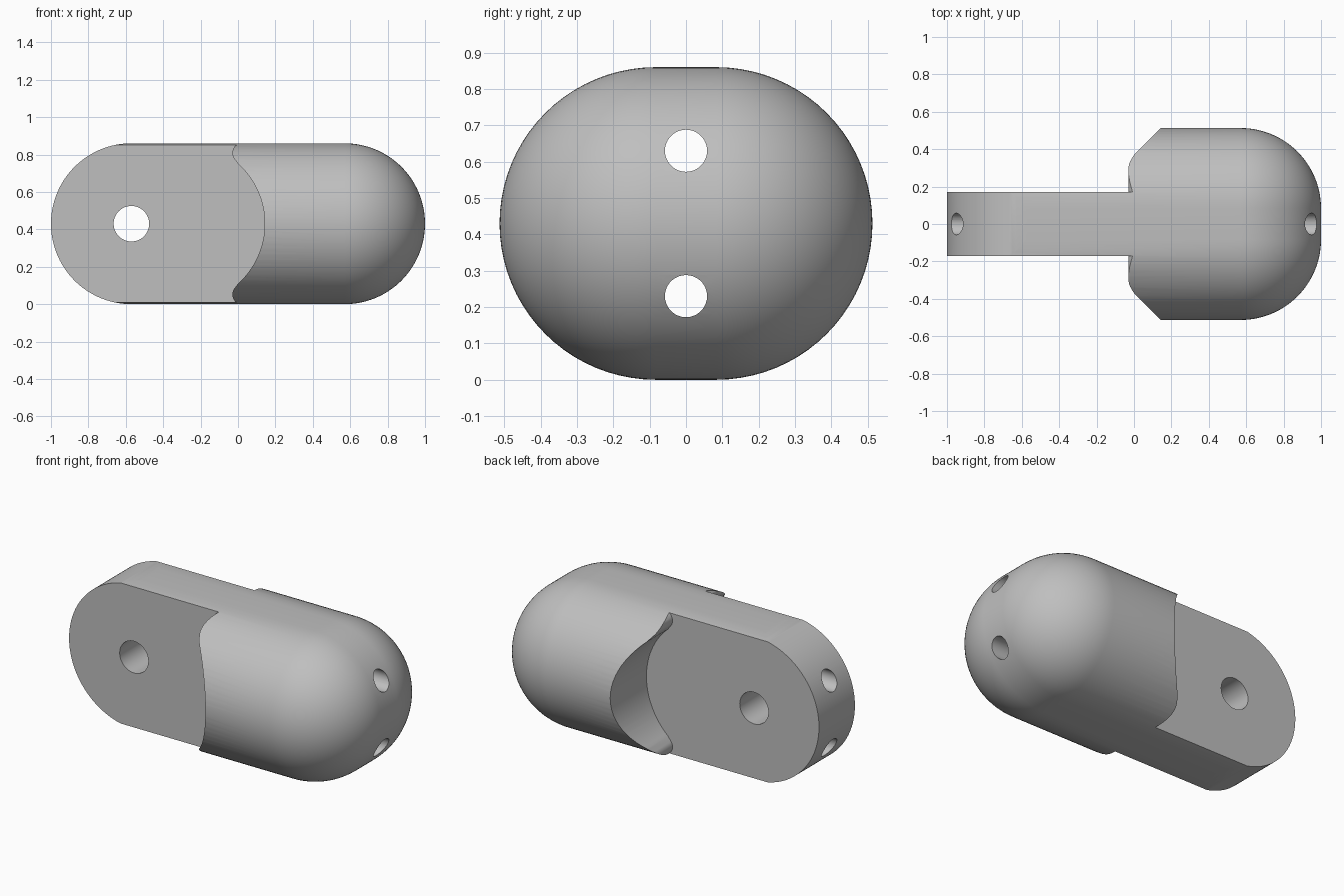
import bpy, bmesh
from math import cos, sin, pi, sqrt, radians

cube = bpy.data.objects.get("Cube")
if cube:
    bpy.data.objects.remove(cube, do_unlink=True)

R = 0.43         # half height, and radius of every rounding
FLAT = 0.083     # half width of the flat strip on top
PIVOT = -0.57    # centre of the rounded tongue end
DOME = 0.57      # where the dome begins
TONGUE = 0.17    # half thickness of the tongue


def finish(bm, name):
    bmesh.ops.recalc_face_normals(bm, faces=bm.faces)
    mesh = bpy.data.meshes.new(name)
    bm.to_mesh(mesh)
    bm.free()
    obj = bpy.data.objects.new(name, mesh)
    bpy.context.collection.objects.link(obj)
    return obj


def prism(name, points, start, end, axis):
    """Extrude a closed profile along x or y."""
    bm = bmesh.new()
    place = (lambda a, b, d: (d, a, b)) if axis == "x" else (lambda a, b, d: (a, d, b))
    face = bm.faces.new([bm.verts.new(place(a, b, start)) for a, b in points])
    move = bmesh.ops.extrude_face_region(bm, geom=[face])["geom"]
    shift = place(0, 0, end - start)
    bmesh.ops.translate(bm, vec=shift, verts=[g for g in move if isinstance(g, bmesh.types.BMVert)])
    return finish(bm, name)


def arc(cx, cz, r, a0, a1, n):
    """Points on an arc, angles in degrees."""
    steps = [radians(a0 + (a1 - a0) * i / n) for i in range(n + 1)]
    return [(cx + r * cos(a), cz + r * sin(a)) for a in steps]


def cut(target, cutter):
    cutter.hide_render = True
    mod = target.modifiers.new("cut", "BOOLEAN")
    mod.operation, mod.solver, mod.object = "DIFFERENCE", "EXACT", cutter
    bpy.context.view_layer.objects.active = target
    bpy.ops.object.modifier_apply(modifier=mod.name)
    bpy.data.objects.remove(cutter, do_unlink=True)


# Body: stadium section along x, closed by a dome
sections = [(-1.05, R)]
sections += [(DOME + R * sin(i * pi / 56), R * cos(i * pi / 56)) for i in range(29)]
bm = bmesh.new()
rings = []
for x, r in sections:
    outline = arc(FLAT, R, r, -90, 90, 40) + arc(-FLAT, R, r, 90, 270, 40)
    rings.append([bm.verts.new((x, y, z)) for y, z in outline])
for a, b in zip(rings, rings[1:]):
    for i in range(len(a)):
        j = (i + 1) % len(a)
        bm.faces.new((a[i], a[j], b[j], b[i]))
bm.faces.new(rings[0])
bmesh.ops.remove_doubles(bm, verts=bm.verts, dist=0.0001)
body = finish(bm, "link_body")

# Rounded end of the tongue
end = arc(PIVOT, R, R, 269.5, 90.5, 72)
cut(body, prism("end_cutter", [(-1.3, -0.2)] + [(end[0][0], -0.2)] + end
                + [(end[-1][0], 1.1), (-1.3, 1.1)], -0.8, 0.8, "y"))

# Side notches: concave seat with small rounded lips at top and bottom
seat = arc(-0.287, R, R, -48, 48, 40)
lip = arc(0.022, 0.808, 0.052, 222, 113, 12)
upper = lip + [(0.0, 1.1)]
lower = [(x, 2 * R - z) for x, z in reversed(upper)]
notch = [(-1.3, -0.24)] + lower + seat + upper + [(-1.3, 1.1)]
for side in (-1, 1):
    cut(body, prism("notch_cutter", notch, side * TONGUE, side * 0.8, "y"))

# Pivot hole across the tongue
cut(body, prism("pivot_hole_cutter", arc(PIVOT, R, 0.095, 0, 352.5, 47), -0.8, 0.8, "y"))

# Two long holes from end to end
for z in (0.23, 0.63):
    cut(body, prism("cord_hole_cutter", arc(0, z, 0.058, 0, 350, 35), -1.3, 1.3, "x"))

# Plain grey
grey = bpy.data.materials.new("plain_grey")
grey.use_nodes = True
colour = (0.52, 0.52, 0.52, 1)
grey.diffuse_color = colour
grey.node_tree.nodes["Principled BSDF"].inputs["Base Color"].default_value = colour
body.data.materials.clear()
body.data.materials.append(grey)

bpy.ops.object.select_all(action="DESELECT")
body.select_set(True)
bpy.context.view_layer.objects.active = body
bpy.ops.object.shade_smooth_by_angle(angle=radians(30))
